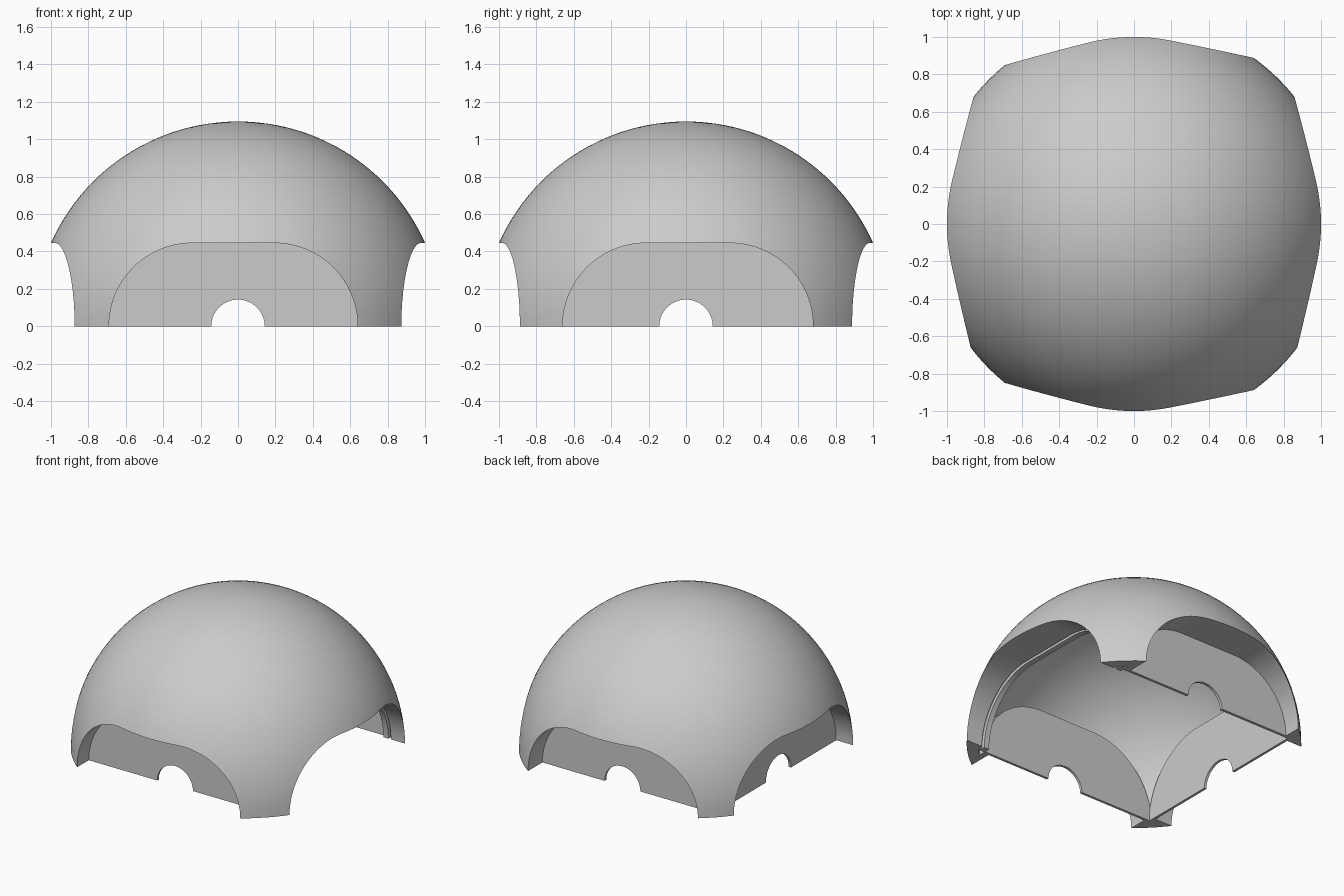
import bpy
import bmesh
from math import cos, sin, pi, radians
from mathutils import Vector

if "Cube" in bpy.data.objects:
    bpy.data.objects.remove(bpy.data.objects["Cube"], do_unlink=True)

DOME_R = 1.095
CAVITY_R = 1.02
ARCH_R = 0.445
WALL = 0.045                # wall around each recess
SPAN_X = (-0.69, 0.64)      # opening width on the front and back
SPAN_Y = (-0.66, 0.68)      # opening width on the sides

grey = bpy.data.materials.new("plain grey")
grey.use_nodes = True
grey.diffuse_color = (0.6, 0.6, 0.6, 1)
grey.node_tree.nodes["Principled BSDF"].inputs["Base Color"].default_value = (0.6, 0.6, 0.6, 1)


def make_object(name, bm):
    bmesh.ops.recalc_face_normals(bm, faces=bm.faces)
    mesh = bpy.data.meshes.new(name)
    bm.to_mesh(mesh)
    bm.free()
    mesh.materials.append(grey)
    obj = bpy.data.objects.new(name, mesh)
    bpy.context.collection.objects.link(obj)
    return obj


def half_sphere(name, radius, floor):
    """Sphere cut flat at the floor height."""
    bm = bmesh.new()
    bmesh.ops.create_uvsphere(bm, u_segments=128, v_segments=64, radius=radius)
    bmesh.ops.bisect_plane(bm, geom=bm.verts[:] + bm.edges[:] + bm.faces[:], dist=1e-5,
                           plane_co=(0, 0, floor), plane_no=(0, 0, -1), clear_outer=True)
    bmesh.ops.holes_fill(bm, edges=[e for e in bm.edges if e.is_boundary], sides=0)
    return make_object(name, bm)


def prism(name, profile, axis, start, end):
    """Extrude a (width, z) profile along x or y."""
    bm = bmesh.new()
    place = (lambda w, z: (start, w, z)) if axis == "x" else (lambda w, z: (w, start, z))
    face = bm.faces.new([bm.verts.new(place(w, z)) for w, z in profile])
    made = bmesh.ops.extrude_face_region(bm, geom=[face])["geom"]
    shift = Vector((end - start, 0, 0)) if axis == "x" else Vector((0, end - start, 0))
    bmesh.ops.translate(bm, verts=[v for v in made if isinstance(v, bmesh.types.BMVert)], vec=shift)
    return make_object(name, bm)


def arch(span, grow=0.0, steps=24):
    """Flat-topped arch with quarter-round shoulders."""
    lo, hi = span
    r = ARCH_R + grow
    turns = [pi / 2 * i / steps for i in range(steps + 1)]
    right = [(hi - ARCH_R + r * cos(a), r * sin(a)) for a in turns]
    left = [(lo + ARCH_R - r * sin(a), r * cos(a)) for a in turns]
    return [(lo - grow, -0.2), (hi + grow, -0.2)] + right + left


def circle(radius, steps=48):
    return [(radius * cos(2 * pi * (i + 0.5) / steps), radius * sin(2 * pi * (i + 0.5) / steps))
            for i in range(steps)]


def cut(target, cutter):
    mod = target.modifiers.new("cut", "BOOLEAN")
    mod.operation = "DIFFERENCE"
    mod.solver = "EXACT"
    mod.object = cutter
    bpy.context.view_layer.objects.active = target
    bpy.ops.object.modifier_apply(modifier=mod.name)
    bpy.data.objects.remove(cutter, do_unlink=True)


# Each side: axis, opening span, inner face, outer face of its panel, far end
PANELS = [("y", SPAN_X, -0.70, -0.718, -1.3),
          ("y", SPAN_X, 0.705, 0.725, 1.3),
          ("x", SPAN_Y, -0.72, -0.738, -1.3)]
OPEN_SIDE = ("x", SPAN_Y, 0.685, 0.6, 1.3)

# Outer half dome and the hollow inside it, which goes around the recess walls
dome = half_sphere("dome_shell", DOME_R, 0)
cavity = half_sphere("cavity", CAVITY_R, -0.1)
for axis, span, inner, outer, end in PANELS + [OPEN_SIDE]:
    cut(cavity, prism("recess_wall", arch(span, WALL), axis, inner, end))
cut(dome, cavity)

# Arched recesses leaving thin panels; the open side goes right through
for axis, span, inner, outer, end in PANELS + [OPEN_SIDE]:
    cut(dome, prism("recess", arch(span), axis, outer, end))

# Slot around the open arch
cut(dome, prism("slot", arch(SPAN_Y, 0.025), "x", 0.725, 0.745))

# Half-round notch at the foot of each panel
for axis, span, inner, outer, end in PANELS:
    cut(dome, prism("notch", circle(0.143), axis, inner * 0.9, outer * 1.1))

# Smooth curved faces with crisp cut edges
for obj in bpy.context.selected_objects:
    obj.select_set(False)
dome.select_set(True)
bpy.context.view_layer.objects.active = dome
bpy.ops.object.shade_smooth_by_angle(angle=radians(25))
